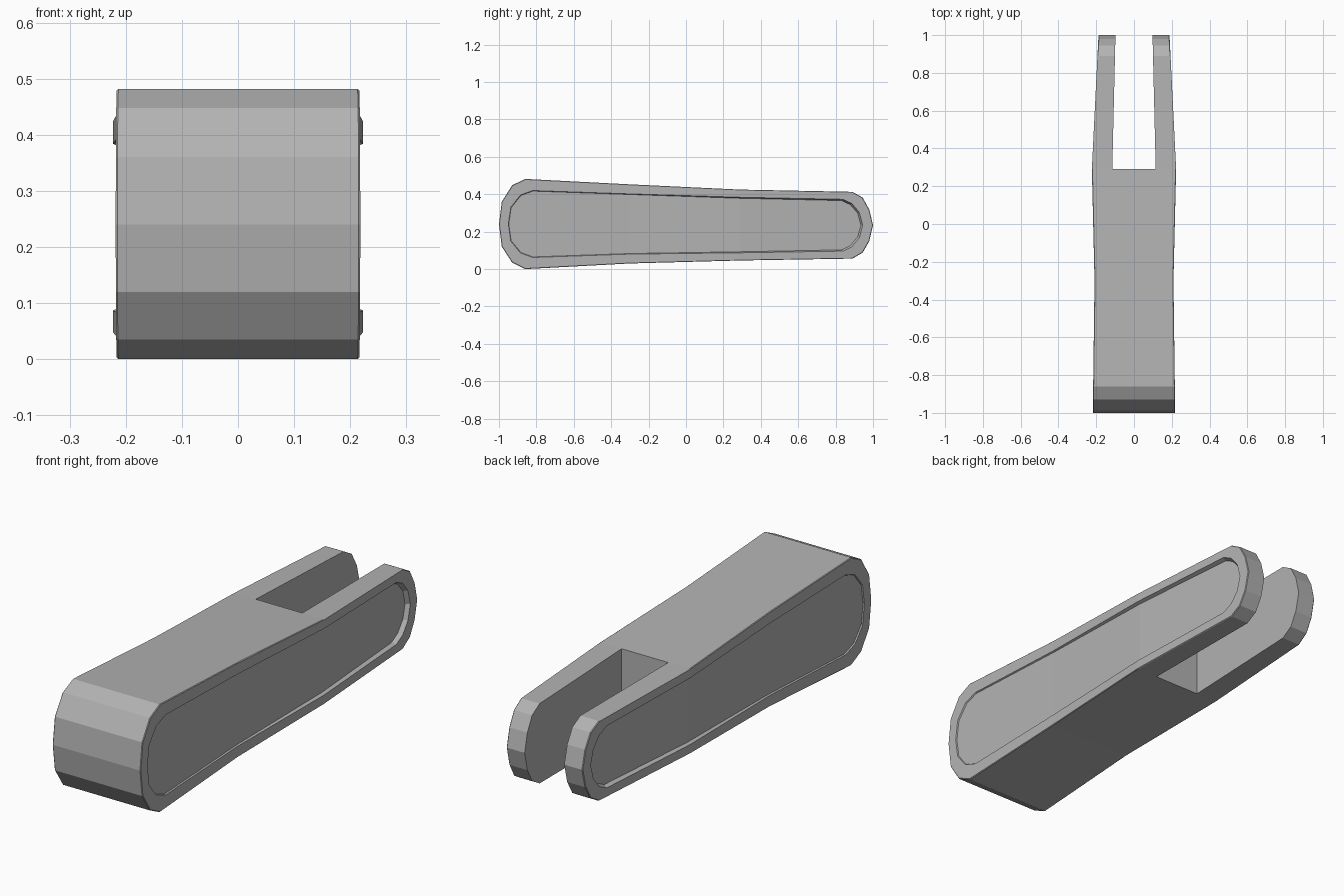
import bpy
import bmesh

if "Cube" in bpy.data.objects:
    bpy.data.objects.remove(bpy.data.objects["Cube"])

# Side outline stations: (y, lower z, upper z), from the front tip to the back tip
OUTER = [(-1, .24, .24), (-.985, .12, .36), (-.93, .035, .448), (-.86, 0, .482),
         (-.3, .03, .453), (.29, .046, .425), (.89, .056, .413),
         (.945, .088, .382), (.98, .15, .318), (1, .235, .235)]
# Outline of the recessed side panel, matching station by station
INNER = [(-.95, .24, .24), (-.937, .15, .33), (-.885, .086, .396), (-.82, .062, .42),
         (-.3, .08, .402), (.29, .087, .384), (.84, .096, .373),
         (.888, .12, .35), (.927, .168, .302), (.945, .235, .235)]
SLOT_Y = .29
SLOT_STATION = 5


def interp(y, table):
    for (y0, a), (y1, b) in zip(table, table[1:]):
        if y <= y1:
            return a + (b - a) * (y - y0) / (y1 - y0)
    return table[-1][1]


def half_width(y):
    return interp(y, [(-1, .218), (-.3, .209), (.29, .223), (1, .188)])


def depth(y):
    return interp(y, [(-1, .005), (-.3, .007), (.29, .015), (1, .02)])


def slot_x(y):
    return interp(y, [(SLOT_Y, .115), (1, .098)])


def closed(stations):
    low = [(y, a) for y, a, b in stations]
    high = [(y, b) for y, a, b in stations[1:-1]]
    return low + high[::-1]


outer, inner = closed(OUTER), closed(INNER)
n = len(outer)
bm = bmesh.new()


def ring(t, x_of):
    verts = []
    for i, (o, p) in enumerate(zip(outer, inner)):
        f = t(p[0]) if callable(t) else t
        y, z = (a + (b - a) * f for a, b in zip(o, p))
        verts.append(bm.verts.new((x_of(y), y, z)))
    return verts


# Bevelled rim and recessed panel
rings = [ring(0, lambda y: half_width(y) - .003),
         ring(.05, half_width),
         ring(1, half_width),
         ring(lambda y: 1 + 9 * depth(y), lambda y: half_width(y) - depth(y))]
for a, b in zip(rings, rings[1:]):
    for i in range(n):
        j = (i + 1) % n
        bm.faces.new((a[i], a[j], b[j], b[i]))
floor = rings[-1]
for i in range(n // 2):
    quad = [floor[i], floor[i + 1], floor[n - i - 1], floor[(n - i) % n]]
    bm.faces.new(list(dict.fromkeys(quad)))

# Outer skin, reaching the centre line or the slot wall
edge = rings[0]
mid, wall = {}, {}
for i, (y, z) in enumerate(outer):
    if y <= SLOT_Y:
        mid[i] = bm.verts.new((0, y, z))
    if y >= SLOT_Y:
        wall[i] = bm.verts.new((slot_x(y), y, z))
for i in range(n):
    j = (i + 1) % n
    side = mid if i in mid and j in mid else wall
    bm.faces.new((edge[i], side[i], side[j], edge[j]))
lo, hi = SLOT_STATION, n - SLOT_STATION
for k in (lo, hi):
    bm.faces.new((edge[k], mid[k], wall[k]))

# Slot walls between the prongs
bm.faces.new([wall[i] for i in sorted(wall)])
bm.faces.new((mid[lo], wall[lo], wall[hi], mid[hi]))
bmesh.ops.recalc_face_normals(bm, faces=bm.faces)

# Mirror the half across x = 0
geom = bm.verts[:] + bm.edges[:] + bm.faces[:]
copy = bmesh.ops.duplicate(bm, geom=geom)["geom"]
verts = [g for g in copy if isinstance(g, bmesh.types.BMVert)]
for v in verts:
    v.co.x = -v.co.x
bmesh.ops.remove_doubles(bm, verts=bm.verts, dist=1e-5)
bmesh.ops.recalc_face_normals(bm, faces=bm.faces)

mesh = bpy.data.meshes.new("forked_link")
bm.to_mesh(mesh)
bm.free()

# Mid grey finish
grey = bpy.data.materials.new("mid_grey")
grey.diffuse_color = (.45, .45, .45, 1)
grey.use_nodes = True
grey.node_tree.nodes["Principled BSDF"].inputs["Base Color"].default_value = grey.diffuse_color
mesh.materials.append(grey)
bpy.context.collection.objects.link(bpy.data.objects.new("forked_link", mesh))
